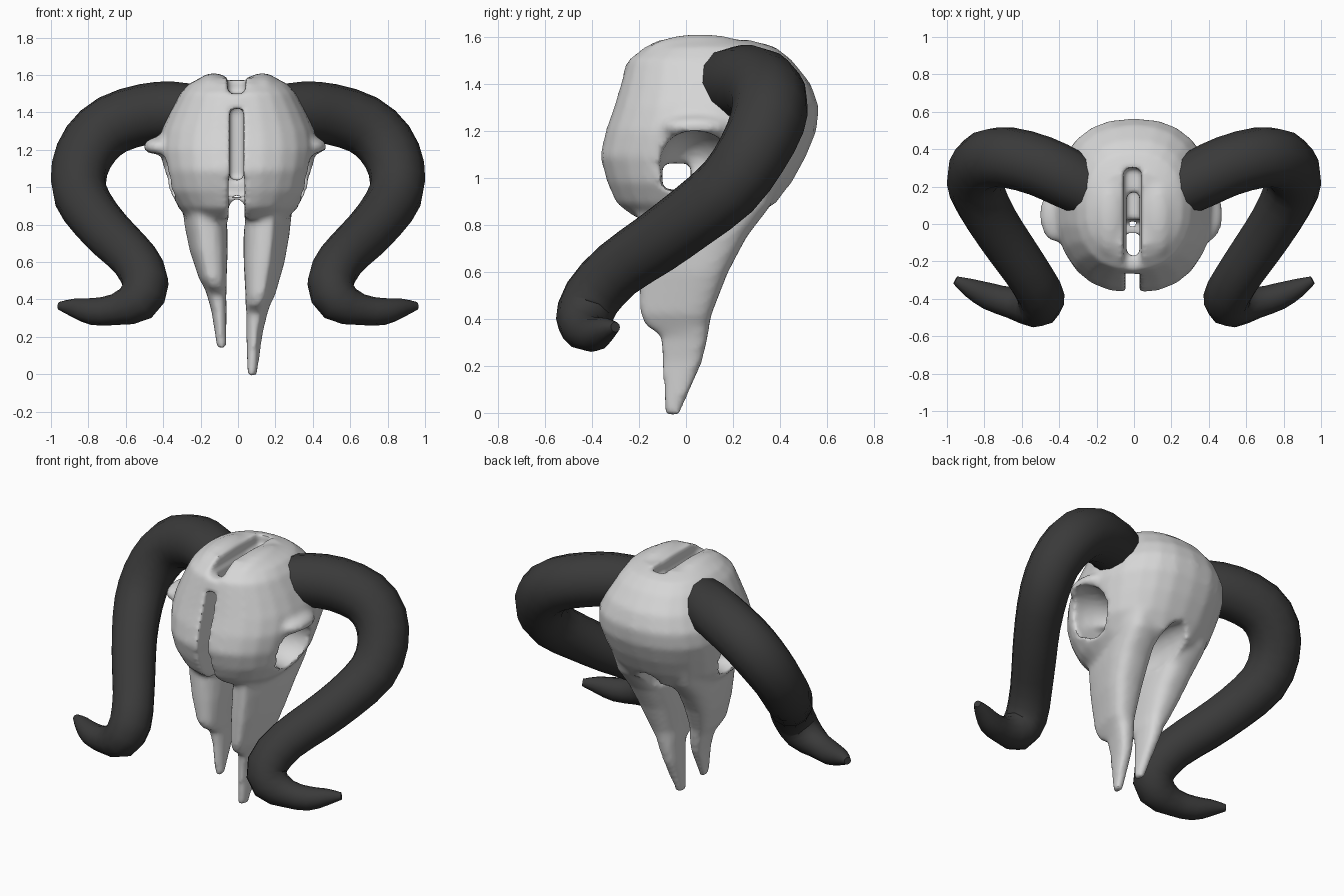
import bpy, bmesh, math
from mathutils import Matrix, Vector

if "Cube" in bpy.data.objects:
    bpy.data.objects.remove(bpy.data.objects["Cube"])

def material(name, c):
    m = bpy.data.materials.new(name)
    m.diffuse_color = (c, c, c, 1)
    m.use_nodes = True
    m.node_tree.nodes["Principled BSDF"].inputs["Base Color"].default_value = m.diffuse_color
    return m

BONE = material("pale bone", 0.67)
HORN = material("charcoal horn", 0.042)

def obj_from(bm, name, mat=None):
    bmesh.ops.recalc_face_normals(bm, faces=bm.faces)
    me = bpy.data.meshes.new(name)
    bm.to_mesh(me)
    bm.free()
    ob = bpy.data.objects.new(name, me)
    bpy.context.collection.objects.link(ob)
    if mat:
        me.materials.append(mat)
    return ob

def loft(bm, sections, side=1, taper=0.0, power=1.0, n=24):
    """Stacked rounded rings: (z, centre x, half width, y front, y back)."""
    rings = []
    for z, cx, rx, yf, yb in sections:
        ring = []
        for i in range(n):
            a = 2 * math.pi * i / n
            c, s = math.cos(a), math.sin(a)
            u = math.copysign(abs(c) ** power, c)
            v = math.copysign(abs(s) ** power, s)
            # taper pulls in the outer side towards the front
            x = u * rx
            if u > 0:
                x *= 1 - taper * (0.5 - 0.5 * v)
            ring.append(bm.verts.new((side * (cx + x), (yf + yb) / 2 + v * (yb - yf) / 2, z)))
        rings.append(ring)
    for a, b in zip(rings, rings[1:]):
        for i in range(n):
            j = (i + 1) % n
            bm.faces.new((a[i], a[j], b[j], b[i]))
    bm.faces.new(rings[0])
    bm.faces.new(rings[-1])

def box(bm, x0, x1, y0, y1, z0, z1):
    m = Matrix.Translation(((x0 + x1) / 2, (y0 + y1) / 2, (z0 + z1) / 2)) @ \
        Matrix.Diagonal((x1 - x0, y1 - y0, z1 - z0, 1))
    bmesh.ops.create_cube(bm, size=1, matrix=m)

def ball(bm, loc, rad):
    bmesh.ops.create_uvsphere(bm, u_segments=20, v_segments=12, radius=1,
                              matrix=Matrix.Translation(loc) @ Matrix.Diagonal((*rad, 1)))

cutters = []
def cutter(name, shape, *args):
    bm = bmesh.new()
    shape(bm, *args)
    ob = obj_from(bm, name)
    ob.hide_render = True
    cutters.append(ob)

# Skull: domed head, two jaw blades, cheek spurs and crown ridges
bm = bmesh.new()
loft(bm, [(0.83, 0, .26, -.22, .28), (0.89, 0, .32, -.30, .39), (0.98, 0, .38, -.34, .45),
          (1.09, 0, .405, -.37, .51), (1.20, 0, .425, -.345, .555), (1.30, 0, .41, -.31, .565),
          (1.40, 0, .365, -.28, .53), (1.50, 0, .31, -.25, .45), (1.555, 0, .26, -.18, .38),
          (1.585, 0, .20, -.12, .28)], power=0.85)
BLADE = [(1.05, .19, .15, -.22, .42), (.88, .18, .145, -.20, .36), (.75, .17, .14, -.20, .26),
         (.60, .155, .125, -.20, .18), (.42, .13, .09, -.195, .11), (.37, .115, .075, -.17, .10),
         (.33, .11, .065, -.11, .095), (.22, .095, .05, -.10, .07), (-.012, .08, .03, -.095, -.03)]
loft(bm, BLADE, 1, taper=.75, power=0.75)
loft(bm, [(1 - (1 - z) * .85, cx + .01, rx * .88, yf, yb) for z, cx, rx, yf, yb in BLADE],
     -1, taper=.4, power=0.75)
for s in (-1, 1):
    ball(bm, (s * .40 - .015, .05, 1.215), (.09, .15, .055))
    ball(bm, (s * .13, .06, 1.52), (.10, .24, .09))
skull = obj_from(bm, "skull", BONE)

# Cutters: front slit, crown groove, inner shaft, rear arch, eye sockets
cutter("slit_cutter", box, -.045, .03, -.6, .19, 1.04, 1.42)
cutter("lower_slit_cutter", box, -.05, .035, -.6, -.05, .6, 1.06)
cutter("groove_cutter", box, -.055, .04, -.6, .30, 1.50, 1.8)
cutter("shaft_cutter", box, -.04, .03, -.17, .17, 1.3, 1.6)
cutter("rear_arch_cutter", ball, (-.005, .24, .86), (.085, .36, .12))
for s in (-1, 1):
    cutter("eye_socket_cutter", ball, (s * .38, .04, 1.055), (.25, .155, .15))
cutter("eye_window_cutter", box, -.6, .6, -.10, .02, .95, 1.06)

def remesh():
    m = skull.modifiers.new("Remesh", 'REMESH')
    m.mode = 'VOXEL'
    m.voxel_size = 0.016
    m.use_smooth_shade = True

remesh()
for c in cutters:
    m = skull.modifiers.new("Cut", 'BOOLEAN')
    m.operation = 'DIFFERENCE'
    m.solver = 'EXACT'
    m.object = c
remesh()
m = skull.modifiers.new("Soften", 'SMOOTH')
m.factor = 0.5
m.iterations = 4
# Bake the modifiers, then drop the cutters
bpy.context.view_layer.update()
baked = bpy.data.meshes.new_from_object(skull.evaluated_get(bpy.context.evaluated_depsgraph_get()))
skull.modifiers.clear()
skull.data = baked
skull.data.materials.clear()
skull.data.materials.append(BONE)
for c in cutters:
    bpy.data.objects.remove(c)

# Horns: tapered tubes curling out, down, forward and out again (x, y, z, radius)
PATH = [(.22, .17, 1.40, .145), (.35, .24, 1.405, .16), (.50, .31, 1.39, .163),
        (.67, .355, 1.335, .163), (.785, .345, 1.235, .16), (.847, .28, 1.10, .152),
        (.842, .18, .96, .147), (.76, .02, .83, .138), (.66, -.13, .72, .133),
        (.55, -.29, .61, .126), (.495, -.40, .49, .126), (.54, -.435, .39, .118),
        (.66, -.42, .345, .083), (.78, -.385, .335, .072), (.88, -.34, .355, .05),
        (.955, -.30, .365, .022)]

def smooth_path(pts):
    """One extra point between each pair, on a rounded curve."""
    p = [Vector(q) for q in pts]
    p = [p[0]] + p + [p[-1]]
    out = []
    for i in range(1, len(p) - 2):
        out += [p[i], (9 * (p[i] + p[i + 1]) - p[i - 1] - p[i + 2]) / 16]
    return out + [p[-1]]

for s, name in ((1, "right_horn"), (-1, "left_horn")):
    cu = bpy.data.curves.new(name, 'CURVE')
    cu.dimensions = '3D'
    cu.bevel_depth = 1.0
    cu.bevel_resolution = 4
    cu.use_fill_caps = True
    sp = cu.splines.new('POLY')
    pts = smooth_path(PATH)
    sp.points.add(len(pts) - 1)
    for p, (x, y, z, r) in zip(sp.points, pts):
        p.co = (s * x, y, z, 1)
        p.radius = r
    cu.materials.append(HORN)
    ob = bpy.data.objects.new(name, cu)
    bpy.context.collection.objects.link(ob)
    bpy.ops.object.select_all(action='DESELECT')
    ob.select_set(True)
    bpy.context.view_layer.objects.active = ob
    bpy.ops.object.convert(target='MESH')
    bpy.ops.object.shade_smooth_by_angle(angle=math.radians(50))

bpy.ops.object.select_all(action='DESELECT')
skull.select_set(True)
bpy.context.view_layer.objects.active = skull
bpy.ops.object.shade_smooth_by_angle(angle=math.radians(50))
